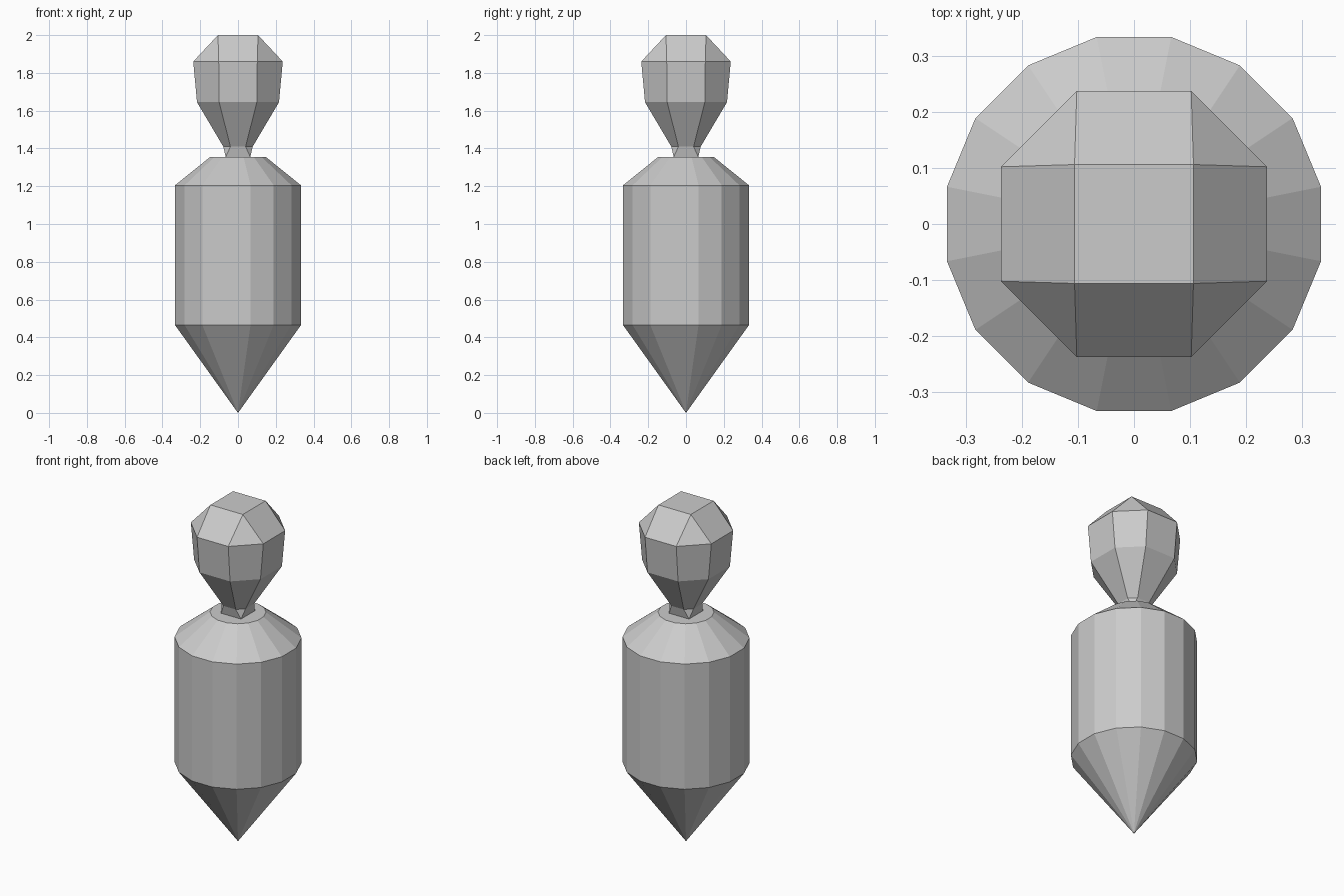
import bpy
import bmesh
from math import cos, sin, pi

cube = bpy.data.objects.get("Cube")
if cube:
    bpy.data.objects.remove(cube, do_unlink=True)

grey = bpy.data.materials.new("plain grey")
grey.use_nodes = True
grey.diffuse_color = (0.6, 0.6, 0.6, 1)
grey.node_tree.nodes["Principled BSDF"].inputs["Base Color"].default_value = (0.6, 0.6, 0.6, 1)


def finish(name, bm):
    bmesh.ops.recalc_face_normals(bm, faces=bm.faces)
    mesh = bpy.data.meshes.new(name)
    bm.to_mesh(mesh)
    bm.free()
    mesh.materials.append(grey)
    obj = bpy.data.objects.new(name, mesh)
    bpy.context.collection.objects.link(obj)


def add_ring(bm, points, z):
    return [bm.verts.new((x, y, z)) for x, y in points]


def bridge(bm, low, high):
    n = len(low)
    for i in range(n):
        j = (i + 1) % n
        bm.faces.new((low[i], low[j], high[j], high[i]))


def circle(radius, sides=16):
    return [(radius * cos((i + 0.5) * 2 * pi / sides),
             radius * sin((i + 0.5) * 2 * pi / sides)) for i in range(sides)]


def square(half):
    return [(half, half), (-half, half), (-half, -half), (half, -half)]


def octagon(outer, inner):
    # Two points per square corner, counter-clockwise
    return [(outer, inner), (inner, outer), (-inner, outer), (-outer, inner),
            (-outer, -inner), (-inner, -outer), (inner, -outer), (outer, -inner)]


def cap(bm, corners, ring):
    # Square end joined to an octagon: corner triangles and side quads
    bm.faces.new(corners)
    for i, corner in enumerate(corners):
        a, b, c = ring[2 * i], ring[2 * i + 1], ring[(2 * i + 2) % 8]
        bm.faces.new((a, b, corner))
        bm.faces.new((b, c, corners[(i + 1) % 4], corner))


# Body: pointed base, straight barrel and sloped shoulder
bm = bmesh.new()
tip = bm.verts.new((0, 0, 0))
rings = [add_ring(bm, circle(r), z) for r, z in ((0.34, 0.465), (0.34, 1.205), (0.15, 1.355))]
for i in range(16):
    bm.faces.new((tip, rings[0][(i + 1) % 16], rings[0][i]))
for low, high in zip(rings, rings[1:]):
    bridge(bm, low, high)
bm.faces.new(rings[-1])
finish("pointed_body", bm)

# Head: faceted knob tapering to a narrow neck
bm = bmesh.new()
rings = [add_ring(bm, octagon(outer, inner), z) for outer, inner, z in
         ((0.078, 0.04, 1.41), (0.217, 0.1, 1.645), (0.237, 0.102, 1.86))]
for low, high in zip(rings, rings[1:]):
    bridge(bm, low, high)
cap(bm, add_ring(bm, square(0.065), 1.355), rings[0])
cap(bm, add_ring(bm, square(0.106), 2.0), rings[-1])
finish("faceted_head", bm)
